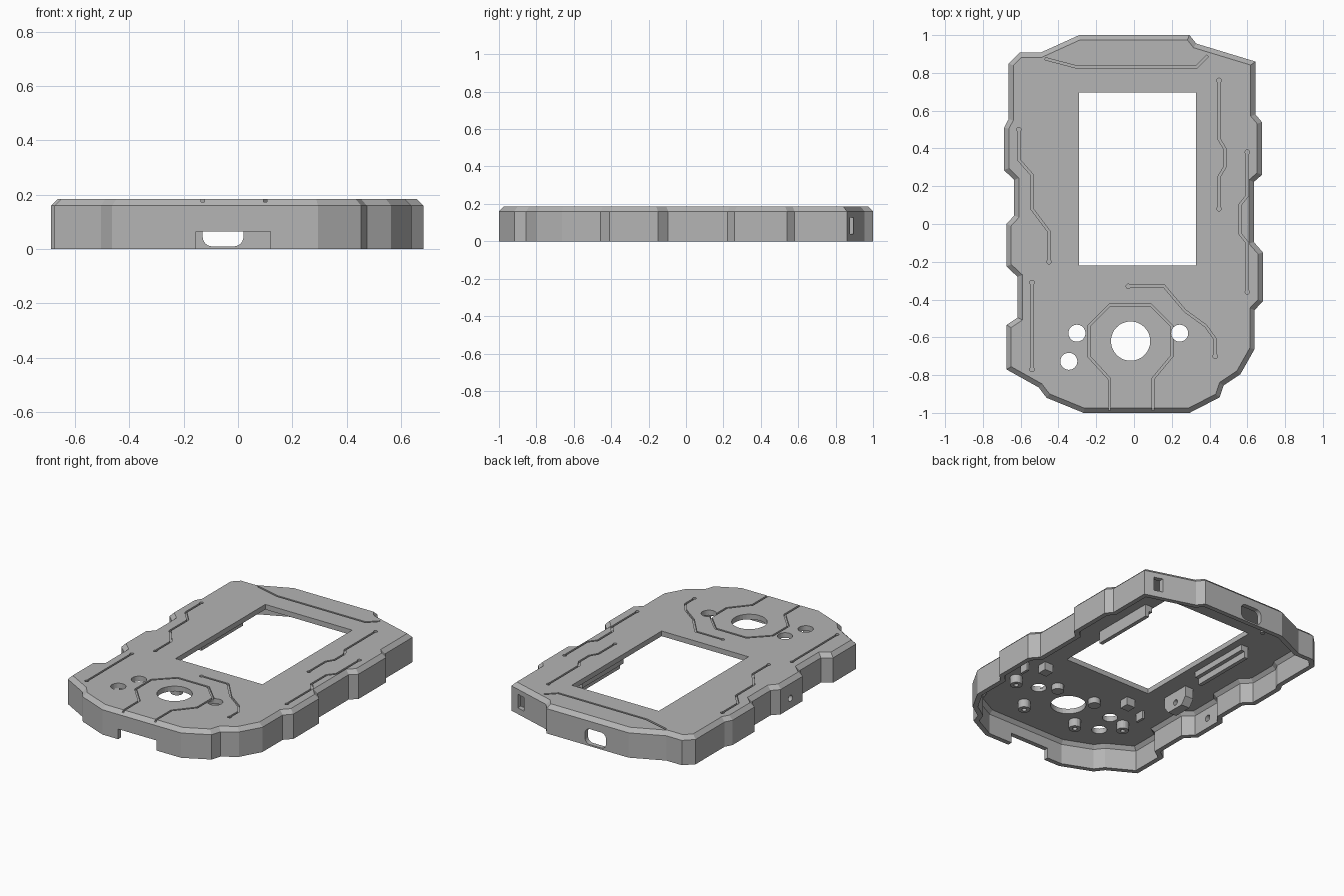
import bpy, bmesh, math
from mathutils import Vector

cube = bpy.data.objects.get("Cube")
if cube:
    bpy.data.objects.remove(cube, do_unlink=True)

GREY = (0.46, 0.46, 0.46, 1)
mat = bpy.data.materials.new("plain grey plastic")
mat.use_nodes = True
mat.diffuse_color = GREY
mat.node_tree.nodes["Principled BSDF"].inputs["Base Color"].default_value = GREY

TOP, SHOULDER, CEILING, WALL = 0.185, 0.16, 0.152, 0.03


def make_object(name, bm):
    bmesh.ops.recalc_face_normals(bm, faces=bm.faces)
    mesh = bpy.data.meshes.new(name)
    bm.to_mesh(mesh)
    bm.free()
    mesh.materials.append(mat)
    obj = bpy.data.objects.new(name, mesh)
    bpy.context.collection.objects.link(obj)
    return obj


def loft(bm, rings):
    """Join equal rings of 3D points into a closed solid."""
    loops = [[bm.verts.new(p) for p in ring] for ring in rings]
    n = len(loops[0])
    for a, b in zip(loops, loops[1:]):
        for i in range(n):
            j = (i + 1) % n
            bm.faces.new((a[i], a[j], b[j], b[i]))
    bm.faces.new(loops[0][::-1])
    bm.faces.new(loops[-1])


def flat(points, z):
    return [(p[0], p[1], z) for p in points]


def prism(bm, points, z0, z1):
    loft(bm, [flat(points, z0), flat(points, z1)])


def box(bm, x0, x1, y0, y1, z0, z1):
    prism(bm, [(x0, y0), (x1, y0), (x1, y1), (x0, y1)], z0, z1)


def circle(x, y, r, n=32):
    return [(x + r * math.cos(math.tau * i / n), y + r * math.sin(math.tau * i / n))
            for i in range(n)]


def offset(points, d, closed=True):
    """Mitred offset to the right of the travel direction."""
    pts = [Vector(p) for p in points]
    out = []
    for i, p in enumerate(pts):
        before = p - pts[i - 1] if closed or i else pts[1] - p
        after = pts[(i + 1) % len(pts)] - p if closed or i < len(pts) - 1 else before
        n1 = Vector((before.y, -before.x)).normalized()
        n2 = Vector((after.y, -after.x)).normalized()
        out.append(p + (n1 + n2) * d / (1 + n1.dot(n2)))
    return out


def cut(target, bm):
    tool = make_object("cutter", bm)
    tool.hide_render = True
    mod = target.modifiers.new("cut", 'BOOLEAN')
    mod.operation, mod.solver, mod.object = 'DIFFERENCE', 'EXACT', tool
    mod.use_self = True
    bpy.context.view_layer.objects.active = target
    bpy.ops.object.modifier_apply(modifier=mod.name)
    bpy.data.objects.remove(tool, do_unlink=True)


# Case outline, clockwise from the back edge
OUTLINE = [
    (-.29, 1), (.294, 1), (.33, .955), (.643, .86), (.643, .58), (.677, .54),
    (.677, .26), (.634, .222), (.634, -.095), (.682, -.15), (.682, -.41),
    (.638, -.456), (.638, -.663), (.563, -.796), (.474, -.855), (.453, -.918),
    (.294, -1), (-.267, -1), (-.463, -.92), (-.505, -.865), (-.675, -.77),
    (-.675, -.535), (-.616, -.495), (-.616, -.28), (-.675, -.225), (-.675, 0),
    (-.634, .045), (-.634, .233), (-.688, .285), (-.688, .51), (-.664, .555),
    (-.664, .85), (-.606, .907), (-.495, .907)]

# Shell with chamfered top edge
bm = bmesh.new()
loft(bm, [flat(OUTLINE, 0), flat(OUTLINE, SHOULDER), flat(offset(OUTLINE, .025), TOP)])
case = make_object("case_shell", bm)

# Hollow inside, open below
bm = bmesh.new()
inner = offset(OUTLINE, WALL)
loft(bm, [flat(inner, -.05), flat(inner, .13), flat(offset(OUTLINE, WALL + .02), CEILING)])
cut(case, bm)

# Screen window, dial hole and button holes
bm = bmesh.new()
box(bm, -.292, .328, -.22, .695, .1, .3)
dial = (-.018, -.62)
loft(bm, [flat(circle(*dial, .104), .1), flat(circle(*dial, .104), .3)])
for x, y in [(-.302, -.578), (.242, -.578), (-.345, -.727)]:
    prism(bm, circle(x, y, .045), .1, .3)
cut(case, bm)

# Wall openings: front notch, back port, side hole, switch slot
bm = bmesh.new()
box(bm, -.155, .12, -1.1, -.9, -.05, .065)
port = []
for cx, cz, start in [(-.015, .075, 0), (-.095, .075, 90), (-.095, .045, 180), (-.015, .045, 270)]:
    for k in range(7):
        a = math.radians(start + 15 * k)
        port.append((cx + .035 * math.cos(a), cz + .035 * math.sin(a)))
loft(bm, [[(x, y, z) for x, z in port] for y in (.9, 1.1)])
loft(bm, [[(x, y - .1, z + .065) for y, z in circle(0, 0, .02, 20)] for x in (-.8, -.6)])
box(bm, .53, .585, .8, 1, .04, .128)
cut(case, bm)

# Engraved circuit-like lines on the top
TRACES = [
    [(-.47, .875), (-.3, .83), (.33, .83), (.39, .89)],
    [(-.13, -1.02), (-.13, -.82), (-.24, -.7), (-.24, -.54), (-.13, -.43),
     (.09, -.43), (.2, -.54), (.2, -.7), (.1, -.82), (.1, -1.02)],
    [(-.03, -.33), (.16, -.33), (.27, -.46), (.38, -.54), (.43, -.61), (.43, -.7)],
    [(.6, -.36), (.6, -.1), (.56, -.05), (.56, .1), (.6, .15), (.6, .38)],
    [(.45, .08), (.45, .25), (.48, .3), (.48, .4), (.45, .45), (.45, .76)],
    [(-.54, -.77), (-.54, -.31)],
    [(-.45, -.2), (-.45, -.04), (-.54, .08), (-.54, .26), (-.61, .34), (-.61, .5)]]
DOTS = [TRACES[2][0], TRACES[2][-1]] + [t[k] for t in TRACES[3:] for k in (0, -1)]
bm = bmesh.new()
for path in TRACES:
    prism(bm, offset(path, .006, False) + offset(path, -.006, False)[::-1], TOP - .012, .25)
for x, y in DOTS:
    prism(bm, circle(x, y, .012, 12), TOP - .012, .25)
cut(case, bm)


# Screen rails on both sides of the window, each with a lip
for side, name in ((1, "left"), (-1, "right")):
    bm = bmesh.new()
    profile = [(.34, .155), (.39, .155), (.39, .075), (.365, .075), (.365, .115), (.34, .115)]
    loft(bm, [[(side * x, y, z) for x, z in profile] for y in (.15, .57)])
    make_object(name + "_screen_rail", bm)

# Screw posts with pilot holes
for i, (x, y) in enumerate([(.42, -.57), (.2, -.76), (-.17, -.74), (-.4, -.58)]):
    bm = bmesh.new()
    prism(bm, circle(x, y, .036, 20), .1, .155)
    post = make_object("screw_post_%d" % (i + 1), bm)
    bm = bmesh.new()
    prism(bm, circle(x, y, .014, 16), .05, .14)
    cut(post, bm)

# Round spacers and small peg
for i, (x, y, r) in enumerate([(.17, -.49, .036), (-.1, -.48, .036), (-.31, .8, .015)]):
    bm = bmesh.new()
    prism(bm, circle(x, y, r, 20), .115, .155)
    make_object("spacer_%d" % (i + 1), bm)

# Board supports
bm = bmesh.new()
for x, y, w in [(.38, -.35, .03), (-.25, -.355, .03), (-.4, -.42, .008), (.48, -.42, .008)]:
    box(bm, x - w, x + w, y - .03, y + .03, .1, .155)
make_object("board_supports", bm)

# Bracket behind the side hole
bm = bmesh.new()
bracket = [(-.2, .155), (-.2, .085), (-.165, .04), (-.045, .04), (-.01, .085), (-.01, .155)]
loft(bm, [[(x, y, z) for y, z in bracket] for x in (-.46, -.4)])
side_bracket = make_object("side_bracket", bm)
bm = bmesh.new()
loft(bm, [[(x, y - .1, z + .08) for y, z in circle(0, 0, .018, 16)] for x in (-.5, -.35)])
cut(side_bracket, bm)
